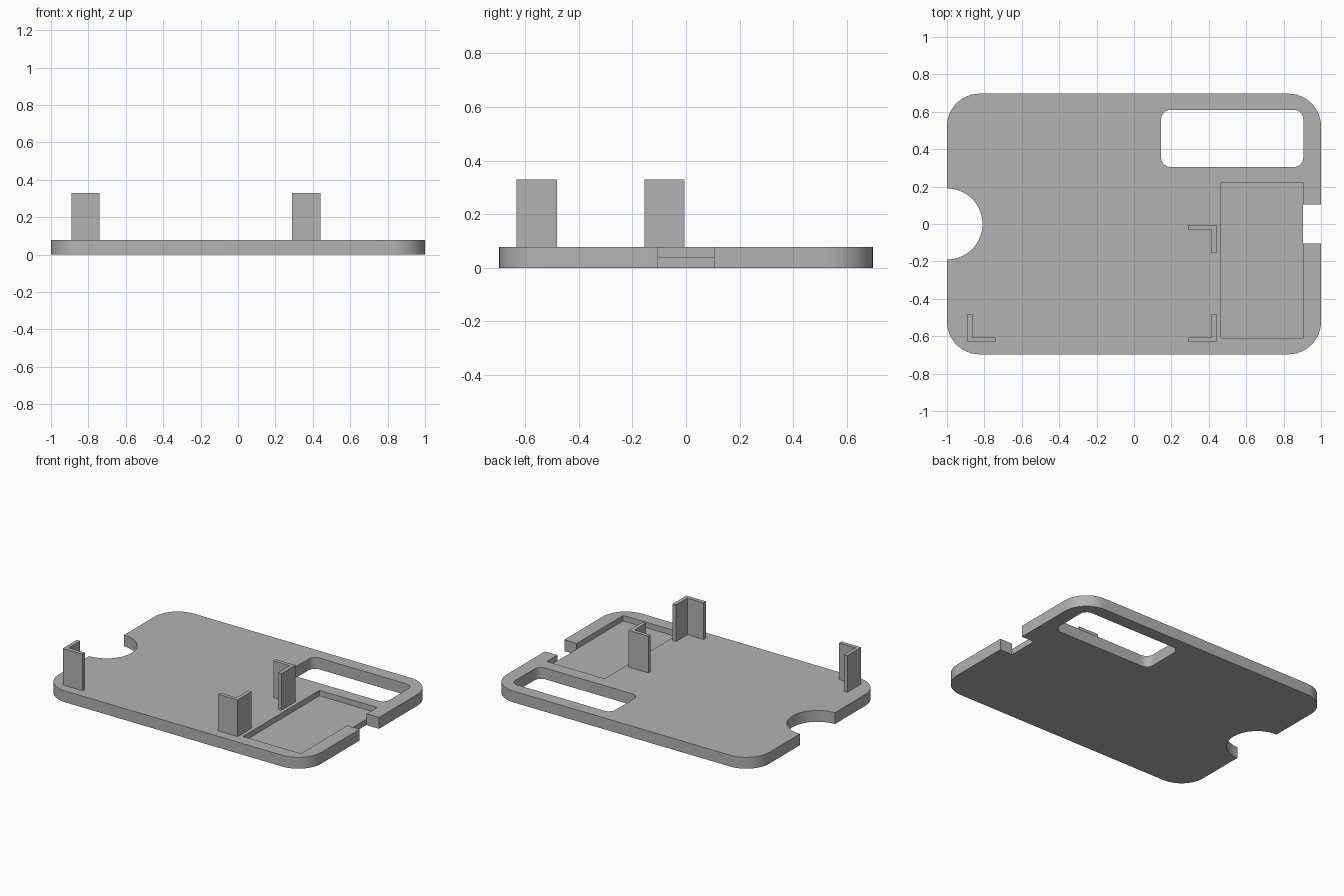
import bpy
import bmesh
from math import cos, sin, pi

cube = bpy.data.objects.get("Cube")
if cube:
    bpy.data.objects.remove(cube, do_unlink=True)

grey = bpy.data.materials.new("plain grey")
grey.use_nodes = True
colour = (0.45, 0.45, 0.45, 1)
grey.diffuse_color = colour
grey.node_tree.nodes["Principled BSDF"].inputs["Base Color"].default_value = colour


def prism(name, points, z0, z1):
    """Extrude a closed outline between two heights."""
    bm = bmesh.new()
    face = bm.faces.new([bm.verts.new((x, y, z0)) for x, y in points])
    top = bmesh.ops.extrude_face_region(bm, geom=[face])["geom"]
    moved = [v for v in top if isinstance(v, bmesh.types.BMVert)]
    bmesh.ops.translate(bm, verts=moved, vec=(0, 0, z1 - z0))
    bmesh.ops.recalc_face_normals(bm, faces=bm.faces)
    mesh = bpy.data.meshes.new(name)
    bm.to_mesh(mesh)
    bm.free()
    mesh.materials.append(grey)
    obj = bpy.data.objects.new(name, mesh)
    bpy.context.collection.objects.link(obj)
    return obj


def rectangle(x0, x1, y0, y1):
    return [(x0, y0), (x1, y0), (x1, y1), (x0, y1)]


def arc(cx, cy, r, start, end, steps):
    angles = [start + (end - start) * i / steps for i in range(steps + 1)]
    return [(cx + r * cos(a), cy + r * sin(a)) for a in angles]


def rounded(x0, x1, y0, y1, r, steps=12):
    centres = [(x1 - r, y1 - r), (x0 + r, y1 - r), (x0 + r, y0 + r), (x1 - r, y0 + r)]
    points = []
    for i, (cx, cy) in enumerate(centres):
        points += arc(cx, cy, r, i * pi / 2, (i + 1) * pi / 2, steps)
    return points


THICK = 0.078
FLOOR = 0.04
TOP = 0.33

# Base plate and the shapes cut out of it
plate = prism("base_plate", rounded(-1, 1, -0.697, 0.697, 0.175), 0, THICK)
cutters = [
    prism("window_cutter", rounded(0.145, 0.905, 0.305, 0.61, 0.05), -0.1, 0.2),
    prism("pocket_cutter", rectangle(0.465, 0.905, -0.61, 0.22), FLOOR, 0.2),
    prism("side_notch_cutter", rectangle(0.903, 1.1, -0.105, 0.105), -0.1, 0.2),
    prism("round_notch_cutter", arc(-1, 0, 0.19, 0, 2 * pi, 64)[:-1], -0.1, 0.2),
]
for cutter in cutters:
    cutter.hide_render = True
    mod = plate.modifiers.new(cutter.name, "BOOLEAN")
    mod.operation = "DIFFERENCE"
    mod.solver = "EXACT"
    mod.object = cutter

# Bake the cuts and discard the cutters
graph = bpy.context.evaluated_depsgraph_get()
baked = bpy.data.meshes.new_from_object(plate.evaluated_get(graph))
plate.modifiers.clear()
plate.data = baked
for cutter in cutters:
    bpy.data.objects.remove(cutter, do_unlink=True)

bpy.ops.object.select_all(action="DESELECT")
plate.select_set(True)
bpy.context.view_layer.objects.active = plate
bpy.ops.object.shade_smooth_by_angle(angle=pi / 6)


# L-shaped corner posts, each arm pointing inward from its outer corner
def corner_post(name, x, y, sx, sy, arm=0.15, wall=0.026):
    outline = [(0, 0), (arm, 0), (arm, wall), (wall, wall), (wall, arm), (0, arm)]
    prism(name, [(x + sx * u, y + sy * v) for u, v in outline], THICK, TOP)


corner_post("front_right_post", -0.89, -0.632, 1, 1)
corner_post("front_left_post", 0.44, -0.632, -1, 1)
corner_post("back_left_post", 0.44, -0.005, -1, -1)
